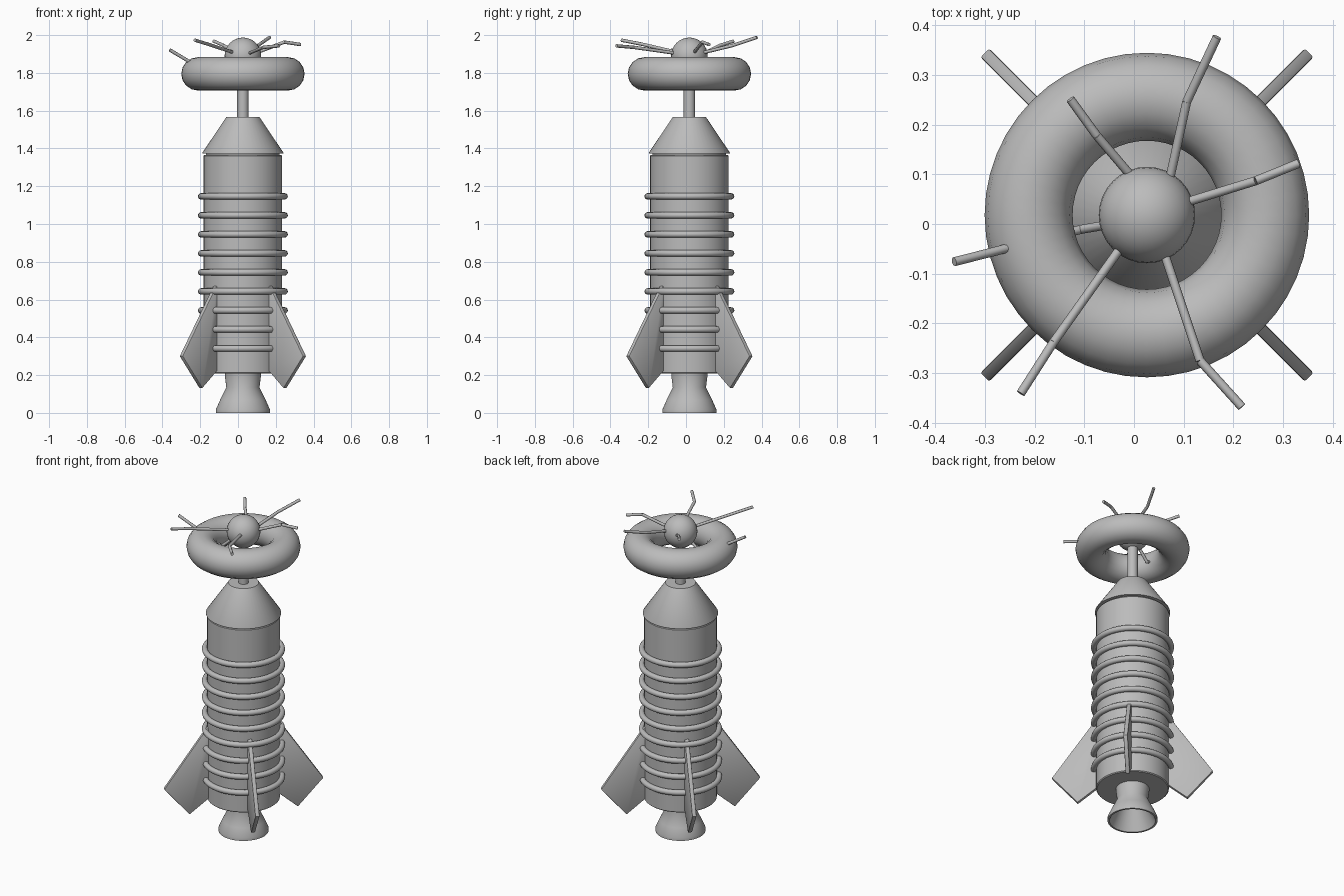
import bpy, bmesh, math
from mathutils import Vector, Matrix

if "Cube" in bpy.data.objects:
    bpy.data.objects.remove(bpy.data.objects["Cube"])

CX, CY = 0.026, 0.018          # rocket axis (antennas make the bounds lopsided)

grey = bpy.data.materials.new("plain grey")
grey.diffuse_color = (0.5, 0.5, 0.5, 1)
grey.use_nodes = True
grey.node_tree.nodes["Principled BSDF"].inputs["Base Color"].default_value = grey.diffuse_color


def finish(obj, name, angle=35):
    obj.name = name
    obj.data.materials.clear()
    obj.data.materials.append(grey)
    bpy.ops.object.select_all(action='DESELECT')
    obj.select_set(True)
    bpy.context.view_layer.objects.active = obj
    bpy.ops.object.shade_smooth_by_angle(angle=math.radians(angle))
    return obj


def from_bmesh(bm, name, angle=35):
    bmesh.ops.recalc_face_normals(bm, faces=bm.faces)
    mesh = bpy.data.meshes.new(name)
    bm.to_mesh(mesh)
    bm.free()
    obj = bpy.data.objects.new(name, mesh)
    bpy.context.collection.objects.link(obj)
    return finish(obj, name, angle)


def lathe(name, profile, steps=48):
    bm = bmesh.new()
    verts = [bm.verts.new((r, 0, z)) for r, z in profile]
    edges = [bm.edges.new(p) for p in zip(verts, verts[1:])]
    bmesh.ops.spin(bm, geom=verts + edges, axis=(0, 0, 1), cent=(0, 0, 0),
                   angle=math.tau, steps=steps, use_duplicate=False)
    bmesh.ops.remove_doubles(bm, verts=bm.verts, dist=1e-5)
    bmesh.ops.translate(bm, verts=bm.verts, vec=(CX, CY, 0))
    return from_bmesh(bm, name)


def torus(name, z, major, minor, segs=48, sides=12):
    bpy.ops.mesh.primitive_torus_add(
        location=(CX, CY, z), major_radius=major, minor_radius=minor,
        major_segments=segs, minor_segments=sides)
    return finish(bpy.context.object, name, 60)


def rod(name, a, b, radius=0.009):
    a, b = Vector(a), Vector(b)
    bm = bmesh.new()
    bmesh.ops.create_cone(bm, cap_ends=True, segments=8, radius1=radius,
                          radius2=radius, depth=(b - a).length)
    turn = (b - a).to_track_quat('Z', 'Y').to_matrix().to_4x4()
    bm.transform(Matrix.Translation((a + b) / 2) @ turn)
    return from_bmesh(bm, name, 50)


# Engine bell, hollow underneath
lathe("nozzle", [(0, 0.14), (0.07, 0.13), (0.132, 0.0), (0.143, 0.0),
                 (0.143, 0.018), (0.12, 0.07), (0.088, 0.135),
                 (0.096, 0.2), (0.096, 0.215), (0, 0.215)])

# Main body, nose cone with a small overhang, mast
lathe("body", [(0, 0.208), (0.203, 0.208), (0.208, 0.213),
               (0.208, 1.361), (0.204, 1.365), (0, 1.365)])
lathe("nose_cone", [(0, 1.36), (0.195, 1.36), (0.195, 1.372),
                    (0.215, 1.372), (0.215, 1.377),
                    (0.087, 1.567), (0, 1.567)])
lathe("mast", [(0, 1.55), (0.03, 1.55), (0.03, 1.86), (0, 1.86)], 24)

# Coil rings around the body
for i in range(9):
    torus(f"body_ring_{i + 1}", 0.341 + i * 0.1007, 0.221, 0.017)

# Large ring and ball on top
torus("top_ring", 1.795, 0.238, 0.0885, 48, 16)
bpy.ops.mesh.primitive_uv_sphere_add(segments=32, ring_count=16, radius=0.097,
                                     location=(CX, CY, 1.89))
finish(bpy.context.object, "top_ball", 60)

# Four diagonal fins
outline = [(0.17, 0.225), (0.20, 0.225), (0.315, 0.13), (0.463, 0.30),
           (0.212, 0.67), (0.19, 0.675), (0.17, 0.66)]
for i in range(4):
    bm = bmesh.new()
    face = bm.faces.new([bm.verts.new((r, -0.0125, z)) for r, z in outline])
    ext = bmesh.ops.extrude_face_region(bm, geom=[face])
    bmesh.ops.translate(bm, vec=(0, 0.025, 0), verts=[
        v for v in ext["geom"] if isinstance(v, bmesh.types.BMVert)])
    bmesh.ops.recalc_face_normals(bm, faces=bm.faces)
    bmesh.ops.bevel(bm, geom=bm.edges[:], offset=0.005, segments=2,
                    profile=0.5, affect='EDGES')
    bm.transform(Matrix.Translation((CX, CY, 0)) @
                 Matrix.Rotation(math.radians(45 + 90 * i), 4, 'Z'))
    from_bmesh(bm, f"fin_{i + 1}")

# Bent antennas: start in the ball, joint, tip
antennas = [
    [(0.065, 0.06, 1.90), (0.106, 0.246, 1.945), (0.167, 0.376, 1.988)],
    [(0.08, 0.036, 1.90), (0.245, 0.087, 1.963), (0.331, 0.122, 1.95)],
    [(0.05, -0.026, 1.90), (0.133, -0.275, 1.935), (0.217, -0.368, 1.943)],
    [(0.0, -0.01, 1.90), (-0.162, -0.238, 1.953), (-0.228, -0.341, 1.973)],
    [(-0.02, 0.004, 1.85), (-0.107, -0.011, 1.77), (-0.362, -0.076, 1.922)],
    [(0.0, 0.09, 1.90), (-0.075, 0.178, 1.945), (-0.128, 0.251, 1.968)],
]
for i, (start, joint, tip) in enumerate(antennas, 1):
    rod(f"antenna_{i}_inner", start, joint)
    rod(f"antenna_{i}_outer", joint, tip)
